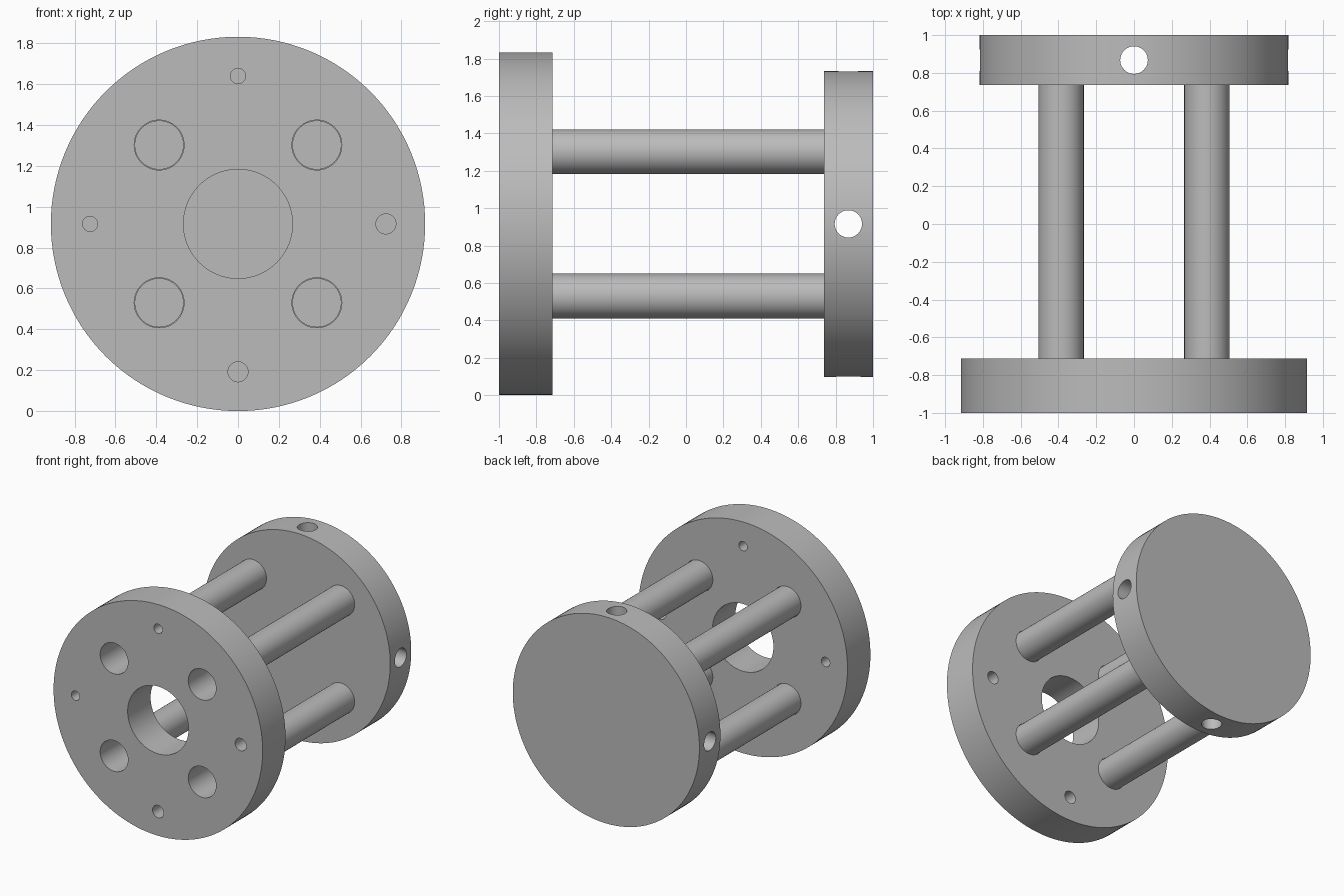
import bpy
from math import pi, radians

cube = bpy.data.objects.get("Cube")
if cube:
    bpy.data.objects.remove(cube, do_unlink=True)

AXIS_Z = 0.916      # height of the common centre line
ROD = 0.386         # rod offset from the centre line
BOLT = 0.724        # bolt hole offset from the centre line
ROTATION = {"x": (0, pi / 2, 0), "y": (pi / 2, 0, 0), "z": (0, 0, 0)}

grey = bpy.data.materials.new("plain_grey")
grey.use_nodes = True
colour = (0.5, 0.5, 0.5, 1)
grey.diffuse_color = colour
grey.node_tree.nodes["Principled BSDF"].inputs["Base Color"].default_value = colour


def cylinder(name, radius, length, centre, axis="y", sides=64):
    bpy.ops.mesh.primitive_cylinder_add(vertices=sides, radius=radius, depth=length,
                                        location=centre, rotation=ROTATION[axis])
    obj = bpy.context.object
    obj.name = name
    obj.data.materials.append(grey)
    return obj


def along_y(name, radius, x, z, y0, y1, sides=64):
    return cylinder(name, radius, y1 - y0, (x, (y0 + y1) / 2, AXIS_Z + z), "y", sides)


def drill(target, cutters):
    for cutter in cutters:
        cutter.hide_render = True
        mod = target.modifiers.new("hole", "BOOLEAN")
        mod.operation = "DIFFERENCE"
        mod.solver = "EXACT"
        mod.object = cutter
        bpy.context.view_layer.objects.active = target
        bpy.ops.object.modifier_apply(modifier=mod.name)
        bpy.data.objects.remove(cutter, do_unlink=True)


def smooth(obj):
    bpy.ops.object.select_all(action="DESELECT")
    obj.select_set(True)
    bpy.context.view_layer.objects.active = obj
    bpy.ops.object.shade_smooth_by_angle(angle=radians(30))


corners = [(sx * ROD, sz * ROD) for sx in (-1, 1) for sz in (-1, 1)]

# Front plate with centre bore, rod sockets and four bolt holes
front_plate = along_y("front_plate", 0.916, 0, 0, -1, -0.713, 128)
holes = [(0.267, 0, 0)] + [(0.122, x, z) for x, z in corners]
holes += [(0.037, 0, BOLT), (0.037, -BOLT, 0), (0.049, BOLT, 0), (0.049, 0, -BOLT)]
drill(front_plate, [along_y("cutter", r, x, z, -1.1, -0.6) for r, x, z in holes])
smooth(front_plate)

# Back plate, cross-drilled through its rim
back_plate = along_y("back_plate", 0.818, 0, 0, 0.737, 1, 128)
drill(back_plate, [cylinder("cutter", 0.073, 2, (0, 0.868, AXIS_Z), axis)
                   for axis in ("x", "z")])
smooth(back_plate)

# Four rods joining the plates
for x, z in corners:
    name = f"{'lower' if z < 0 else 'upper'}_{'right' if x < 0 else 'left'}_rod"
    smooth(along_y(name, 0.12, x, z, -0.725, 0.745))
